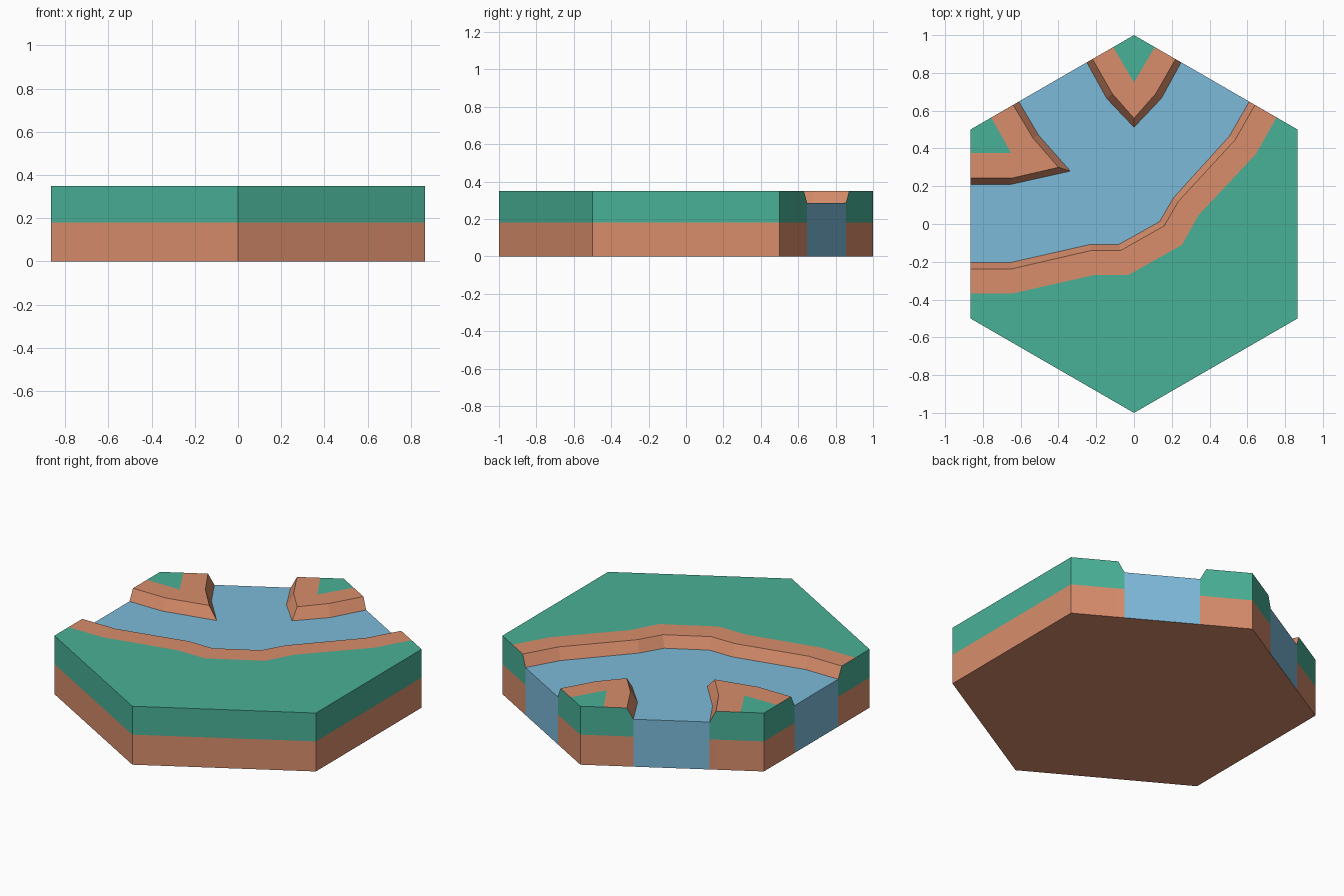
import bpy, bmesh

if "Cube" in bpy.data.objects:
    bpy.data.objects.remove(bpy.data.objects["Cube"])

TOP, WATER, SPLIT = 0.35, 0.284, 0.18
H = 0.866


def material(name, rgb):
    m = bpy.data.materials.new(name)
    lin = [((c / 255 + 0.055) / 1.055) ** 2.4 for c in rgb]
    m.diffuse_color = (*lin, 1)
    m.use_nodes = True
    m.node_tree.nodes["Principled BSDF"].inputs["Base Color"].default_value = m.diffuse_color
    return m


EARTH = material("earth brown", (216, 141, 107))
GRASS = material("grass green", (73, 177, 151))
BLUE = material("water blue", (125, 186, 218))


def build(name, mats, faces):
    """faces: list of (points, material index), wound outwards"""
    bm = bmesh.new()
    for pts, mi in faces:
        f = bm.faces.new([bm.verts.new(p) for p in pts])
        f.material_index = mi
    bmesh.ops.remove_doubles(bm, verts=bm.verts, dist=1e-4)
    me = bpy.data.meshes.new(name)
    bm.to_mesh(me)
    bm.free()
    for m in mats:
        me.materials.append(m)
    ob = bpy.data.objects.new(name, me)
    bpy.context.collection.objects.link(ob)


def at(path, z):
    return [(x, y, z) for x, y in path]


def land(name, shore, crest, lawn, corners):
    """Bank with a sloped shore, flat earth rim, lawn and two-tone outer walls.
    Paths run with the land on their left."""
    w, c, g = at(shore, WATER), at(crest, TOP), at(lawn, TOP)
    faces = [((w[i], w[i + 1], c[i + 1], c[i]), 0) for i in range(len(w) - 1)]
    faces.append((c + g[::-1], 0))
    faces.append((g + at(corners, TOP), 1))
    rim = [w[-1], c[-1], g[-1]] + at(corners, TOP) + [g[0], c[0], w[0]]
    for a, b in zip(rim, rim[1:]):
        a0, b0 = (*a[:2], 0), (*b[:2], 0)
        a1, b1 = (*a[:2], SPLIT), (*b[:2], SPLIT)
        faces.append(((a0, b0, b1, a1), 0))
        faces.append(((a1, b1, b, a), 1))
    build(name, [EARTH, GRASS], faces)


# Main bank along the front and right
main_shore = [(0.61, 0.648), (0.505, 0.465), (0.21, 0.14), (0.135, 0.012),
              (-0.08, -0.108), (-0.23, -0.108), (-0.65, -0.203), (-H, -0.203)]
main_crest = [(0.64, 0.63), (0.535, 0.445), (0.235, 0.12), (0.16, -0.01),
              (-0.07, -0.14), (-0.225, -0.14), (-0.645, -0.237), (-H, -0.237)]
main_lawn = [(0.755, 0.564), (0.645, 0.37), (0.34, 0.045), (0.255, -0.11),
             (-0.03, -0.27), (-0.21, -0.27), (-0.64, -0.367), (-H, -0.367)]
land("main_bank", main_shore, main_crest, main_lawn,
     [(-H, -0.5), (0, -1), (H, -0.5), (H, 0.5)])

# Back spit, symmetric about x = 0
def mirrored(half):
    return half + [(-x, y) for x, y in half[-2::-1]]

back_shore = mirrored([(-0.25, 0.856), (-0.145, 0.665), (0, 0.512)])
back_crest = mirrored([(-0.22, 0.873), (-0.115, 0.69), (0, 0.56)])
back_lawn = mirrored([(-0.11, 0.9365), (0, 0.75)])
land("back_spit", back_shore, back_crest, back_lawn, [(0, 1)])

# Left spit
left_shore = [(-H, 0.21), (-0.65, 0.21), (-0.337, 0.28), (-0.505, 0.47), (-0.61, 0.648)]
left_crest = [(-H, 0.243), (-0.647, 0.243), (-0.4, 0.3), (-0.535, 0.455), (-0.64, 0.63)]
left_lawn = [(-H, 0.375), (-0.65, 0.375), (-0.756, 0.5635)]
land("left_spit", left_shore, left_crest, left_lawn, [(-H, 0.5)])

# River surface with its three cut ends
shores = [main_shore[::-1], back_shore[::-1], left_shore[::-1]]
faces = [(at(sum(shores, []), WATER), 0)]
for i in range(3):
    a, b = shores[i][-1], shores[(i + 1) % 3][0]
    faces.append((((*a, 0), (*b, 0), (*b, WATER), (*a, WATER)), 0))
build("river", [BLUE], faces)

# Underside of the tile
hexagon = [(0, 1), (H, 0.5), (H, -0.5), (0, -1), (-H, -0.5), (-H, 0.5)]
build("underside", [EARTH], [(at(hexagon, 0), 0)])
